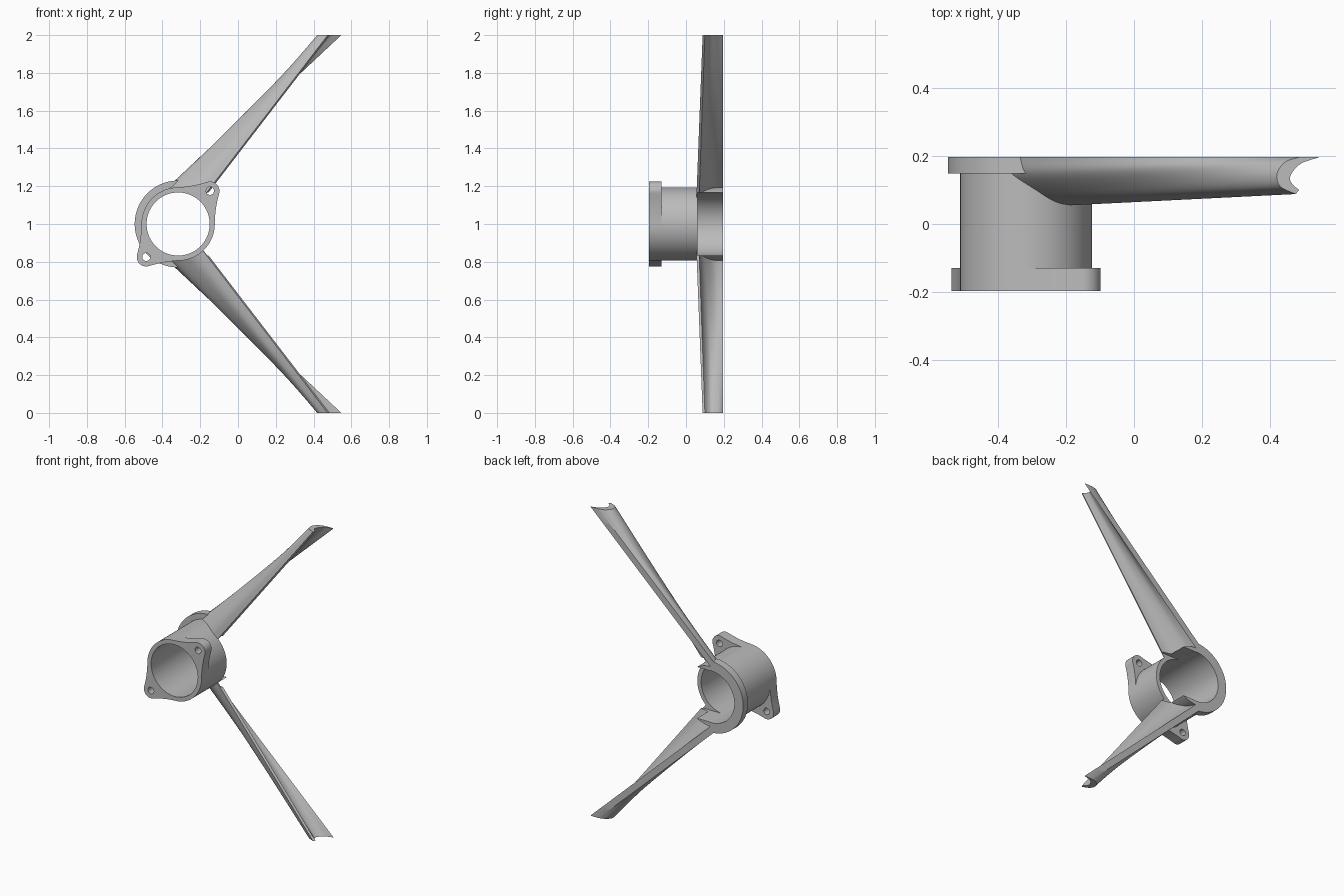
import bpy, bmesh, math
from mathutils import Vector

if "Cube" in bpy.data.objects:
    bpy.data.objects.remove(bpy.data.objects["Cube"], do_unlink=True)

CX, CZ = -0.317, 1.0              # axis of the tube
BORE, WALL, RIM = 0.167, 0.194, 0.23
FRONT, BACK = -0.197, 0.197

grey = bpy.data.materials.new("plain_grey")
grey.use_nodes = True
grey.diffuse_color = (0.5, 0.5, 0.5, 1)
grey.node_tree.nodes["Principled BSDF"].inputs["Base Color"].default_value = (0.5, 0.5, 0.5, 1)


def make(name, bm):
    bmesh.ops.recalc_face_normals(bm, faces=bm.faces)
    mesh = bpy.data.meshes.new(name)
    bm.to_mesh(mesh)
    bm.free()
    mesh.materials.append(grey)
    obj = bpy.data.objects.new(name, mesh)
    bpy.context.collection.objects.link(obj)
    return obj


def loft(name, rings):
    """Solid skin through closed rings of equal length, capped at both ends."""
    bm = bmesh.new()
    rows = [[bm.verts.new(p) for p in ring] for ring in rings]
    n = len(rows[0])
    for a, b in zip(rows, rows[1:]):
        for i in range(n):
            j = (i + 1) % n
            bm.faces.new((a[i], a[j], b[j], b[i]))
    bm.faces.new(rows[0])
    bm.faces.new(rows[-1])
    return make(name, bm)


def prism(name, outline, y0, y1):
    return loft(name, [[(x, y, z) for x, z in outline] for y in (y0, y1)])


def circle(r, x=CX, z=CZ, n=96):
    return [(x + r * math.cos(math.tau * i / n), z + r * math.sin(math.tau * i / n)) for i in range(n)]


def box(name, x0, x1, y0, y1, z0, z1):
    return prism(name, [(x0, z0), (x1, z0), (x1, z1), (x0, z1)], y0, y1)


def cut(obj, *cutters):
    """Subtract the cutters, bake the result and drop the cutters."""
    for c in cutters:
        c.hide_render = True
        mod = obj.modifiers.new("cut", "BOOLEAN")
        mod.operation, mod.solver, mod.object = "DIFFERENCE", "EXACT", c
    deps = bpy.context.evaluated_depsgraph_get()
    deps.update()
    mesh = bpy.data.meshes.new_from_object(obj.evaluated_get(deps))
    obj.modifiers.clear()
    obj.data = mesh
    for c in cutters:
        bpy.data.objects.remove(c, do_unlink=True)
    return obj


def bore():
    return prism("bore_cutter", circle(BORE), -1, 1)


def slot():
    return box("slot_cutter", CX + 0.02, 1, 0.06, 1, CZ - BORE + 0.001, CZ + BORE - 0.001)


def smooth_path(pts, steps=5):
    """Catmull-Rom curve through the points."""
    p = [Vector(q) for q in pts]
    p = [2 * p[0] - p[1]] + p + [2 * p[-1] - p[-2]]
    out = []
    for a, b, c, d in zip(p, p[1:], p[2:], p[3:]):
        for k in range(steps):
            t = k / steps
            out.append(0.5 * (2 * b + (c - a) * t + (2 * a - 5 * b + 4 * c - d) * t * t
                              + (3 * b - a - 3 * c + d) * t ** 3))
    return out + [p[-2]]


# Tube with an open slot on its left side at the back
parts = [cut(prism("tube", circle(WALL), -0.13, BACK), bore(), slot())]

# Half rim around the back of the tube
parts.append(cut(prism("back_rim", circle(RIM), 0.148, BACK),
                 prism("rim_cutter", circle(WALL - 0.001), -1, 1),
                 box("half_cutter", CX, 1, -1, 1, 0, 2)))

# Front mounting plate with two opposite ears
EAR_DIST, EAR_R, EAR_ANGLE = 0.243, 0.05, math.radians(46)


def polar(r, a, centre=Vector((0, 0))):
    return centre + Vector((r * math.cos(a), r * math.sin(a)))


def ear_outline(axis):
    centre = polar(EAR_DIST, axis)
    ring, tip = math.radians(50), math.radians(62)
    pts = []
    for side in (-1, 1):
        a, c = polar(WALL, axis + side * ring), polar(EAR_R, axis + side * tip, centre)
        b = (a + c) / 2 - polar(0.012, axis + side * tip)
        fillet = [a.lerp(b, k / 8).lerp(b.lerp(c, k / 8), k / 8) for k in range(9)]
        if side < 0:
            pts += fillet
            pts += [polar(EAR_R, axis + tip * k / 8, centre) for k in range(-7, 8)]
        else:
            pts += fillet[::-1]
    pts += [polar(WALL, axis + ring + (math.pi - 2 * ring) * k / 20) for k in range(1, 20)]
    return pts


outline = [(CX + p.x, CZ + p.y) for k in (0, 1) for p in ear_outline(EAR_ANGLE + k * math.pi)]
holes = []
for k in (0, 1):
    h = polar(EAR_DIST, EAR_ANGLE + k * math.pi)
    holes.append(prism("hole_cutter", circle(0.021, CX + h.x, CZ + h.y, 32), -1, 1))
parts.append(cut(prism("ear_plate", outline, FRONT, -0.13), bore(), *holes))

# Scooped arms: a shell section ruled from the tube to the tip, at constant heights
ROOT_Z, TIP_Z, START_Z = 1.22, 2.0, 1.12
root_outer = [(-0.345, BACK), (-0.325, 0.145), (-0.25, 0.094), (-0.19, 0.067), (-0.125, 0.058)]
root_inner = [(-0.115, 0.072), (-0.165, 0.085), (-0.21, 0.11), (-0.26, 0.15), (-0.285, BACK)]
tip_outer = [(0.488, BACK), (0.444, 0.182), (0.42, 0.147), (0.43, 0.11), (0.475, 0.088)]
tip_inner = [(0.485, 0.1), (0.465, 0.118), (0.459, 0.14), (0.488, 0.176), (0.547, BACK)]
root = smooth_path(root_outer) + smooth_path(root_inner)
tip = smooth_path(tip_outer) + smooth_path(tip_inner)

for name, up in (("upper_arm", 1), ("lower_arm", -1)):
    rings = []
    for k in range(31):
        z = START_Z + (TIP_Z - START_Z) * k / 30
        t = (z - ROOT_Z) / (TIP_Z - ROOT_Z)
        rings.append([(p.x, min(p.y, BACK), CZ + up * (z - CZ)) for p in (a.lerp(b, t) for a, b in zip(root, tip))])
    parts.append(cut(loft(name, rings), bore(), slot()))

# Smooth shading with sharp edges kept
bpy.ops.object.select_all(action="DESELECT")
for obj in parts:
    obj.select_set(True)
bpy.context.view_layer.objects.active = parts[0]
bpy.ops.object.shade_smooth_by_angle(angle=math.radians(30))
